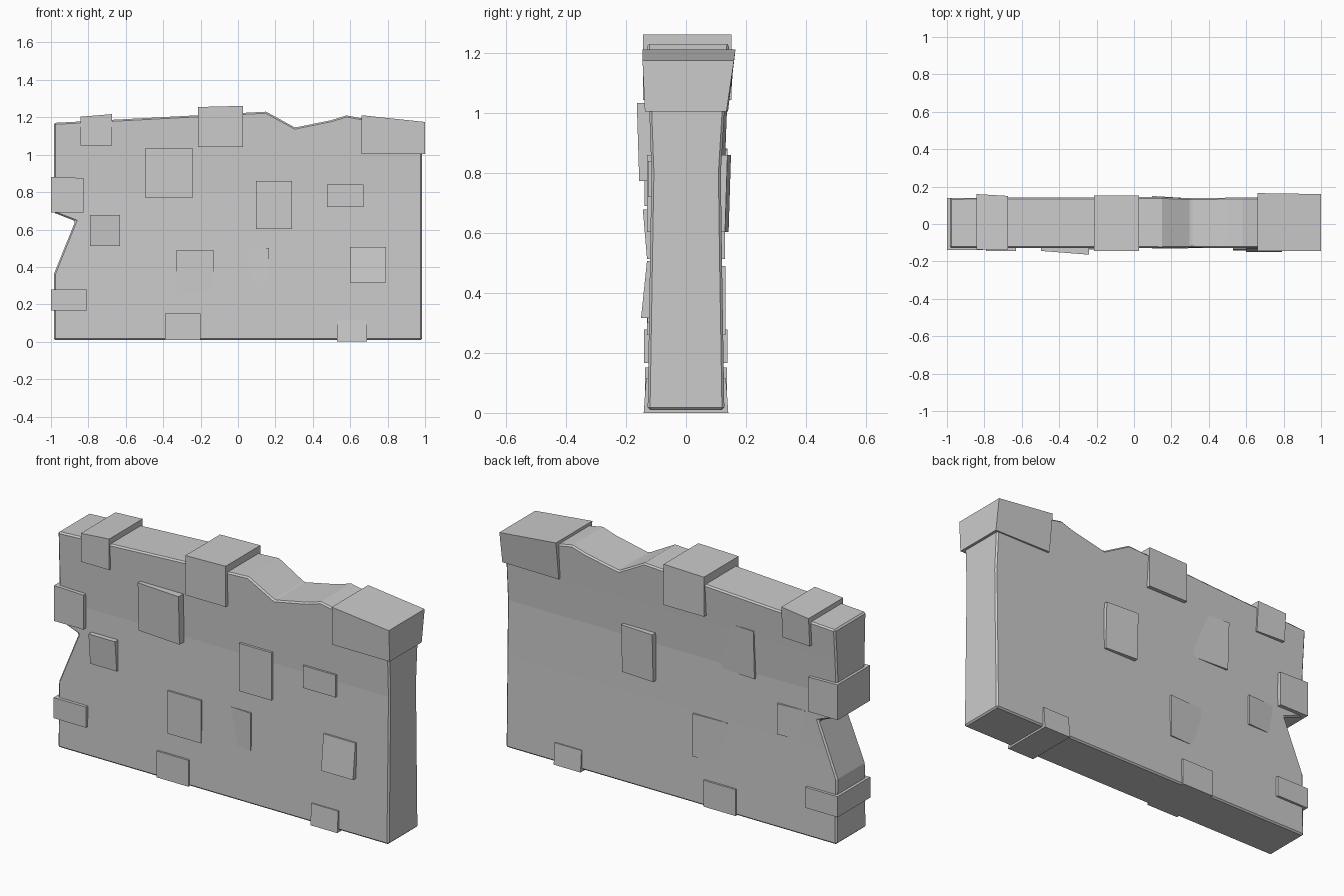
import bpy
import bmesh
from mathutils import Vector

cube = bpy.data.objects.get("Cube")
if cube:
    bpy.data.objects.remove(cube, do_unlink=True)

stone = bpy.data.materials.new("stone_grey")
stone.use_nodes = True
grey = (0.6, 0.6, 0.6, 1)
stone.diffuse_color = grey
stone.node_tree.nodes["Principled BSDF"].inputs["Base Color"].default_value = grey


def add_object(name, bm):
    bmesh.ops.recalc_face_normals(bm, faces=bm.faces[:])
    mesh = bpy.data.meshes.new(name)
    bm.to_mesh(mesh)
    bm.free()
    mesh.materials.append(stone)
    obj = bpy.data.objects.new(name, mesh)
    bpy.context.collection.objects.link(obj)
    return obj


def lerp_table(table, z):
    """Front and back depth of the wall at height z."""
    for low, high in zip(table, table[1:]):
        if z <= high[0]:
            t = max(0, (z - low[0]) / (high[0] - low[0]))
            return [a + (b - a) * t for a, b in zip(low[1:], high[1:])]
    return table[-1][1:]


# Wall slab: broken outline, slightly waisted in thickness
outline = [(-.985, .01), (.985, .01), (.985, 1.17), (.66, 1.195), (.58, 1.21),
           (.5, 1.185), (.305, 1.145), (.15, 1.23), (-.985, 1.17),
           (-.985, .69), (-.87, .645), (-.985, .36)]
depth = [(0, -.128, .128), (.5, -.12, .12), (.8, -.115, .116),
         (1, -.122, .128), (1.24, -.13, .145)]
bm = bmesh.new()
face = bm.faces.new([bm.verts.new((x, -1, z)) for x, z in outline])
new = bmesh.ops.extrude_face_region(bm, geom=[face])["geom"]
for v in new:
    if isinstance(v, bmesh.types.BMVert):
        v.co.y = 1
for z in (.25, .5, .8, 1):
    bmesh.ops.bisect_plane(bm, geom=bm.verts[:] + bm.edges[:] + bm.faces[:],
                           plane_co=Vector((0, 0, z)), plane_no=Vector((0, 0, 1)))
for v in bm.verts:
    front, back = lerp_table(depth, v.co.z)
    v.co.y = front if v.co.y < 0 else back
wall = add_object("wall_slab", bm)
bevel = wall.modifiers.new("worn_edges", "BEVEL")
bevel.width = .008
bevel.segments = 1
bevel.limit_method = "ANGLE"
bevel.angle_limit = .7


def block(name, x, z, front, back, slope=0, tilt=(0, 0), back_tilt=(0, 0)):
    """Stone through the wall; tilts lean its faces, slope tips its top."""
    bm = bmesh.new()
    bmesh.ops.create_cube(bm, size=1)
    for v in bm.verts:
        u, w = v.co.x, v.co.z
        lean, base = (tilt, front) if v.co.y < 0 else (back_tilt, back)
        top = z[1] + slope * u
        v.co = ((x[0] + x[1]) / 2 + u * (x[1] - x[0]),
                base + lean[0] * u + lean[1] * w,
                top if w > 0 else z[0])
    return add_object(name, bm)


# Stones capping the top edge
block("top_corner_stone", (.66, 1), (1.005, 1.193), -.141, .15,
      slope=-.036, tilt=(0, -.008), back_tilt=(-.005, .025))
block("top_middle_stone", (-.213, .027), (1.042, 1.258), -.144, .152, slope=.006)
block("top_side_stone", (-.842, -.673), (1.05, 1.21), -.135, .15,
      slope=.014, back_tilt=(-.01, .01))

# Stones wrapping the broken end
block("upper_end_stone", (-1, -.825), (.69, .878), -.138, .138, slope=-.005)
block("lower_end_stone", (-1, -.808), (.167, .278), -.14, .138)

# Stones along the foot
block("foot_stone_a", (-.39, -.2), (.01, .152), -.136, .136)
block("foot_stone_b", (.53, .69), (0, .115), -.137, .137, tilt=(0, .008),
      back_tilt=(0, -.008))

# Stones set in the wall faces
block("face_stone_a", (-.497, -.24), (.772, 1.033), -.15, .125,
      tilt=(-.02, -.008), back_tilt=(-.015, .01))
block("face_stone_b", (-.79, -.632), (.513, .678), -.137, .124, tilt=(0, -.014),
      back_tilt=(.012, 0))
block("face_stone_c", (.097, .29), (.603, .86), -.13, .14, back_tilt=(-.012, .008))
block("face_stone_d", (.6, .79), (.316, .507), -.14, .11, tilt=(0, .02))
block("face_stone_e", (-.33, -.13), (.26, .49), -.13, .126, back_tilt=(.01, 0))
block("face_stone_f", (0, .165), (.3, .5), -.123, .118, tilt=(-.012, 0))
block("face_stone_g", (.475, .67), (.72, .84), -.127, .11)
